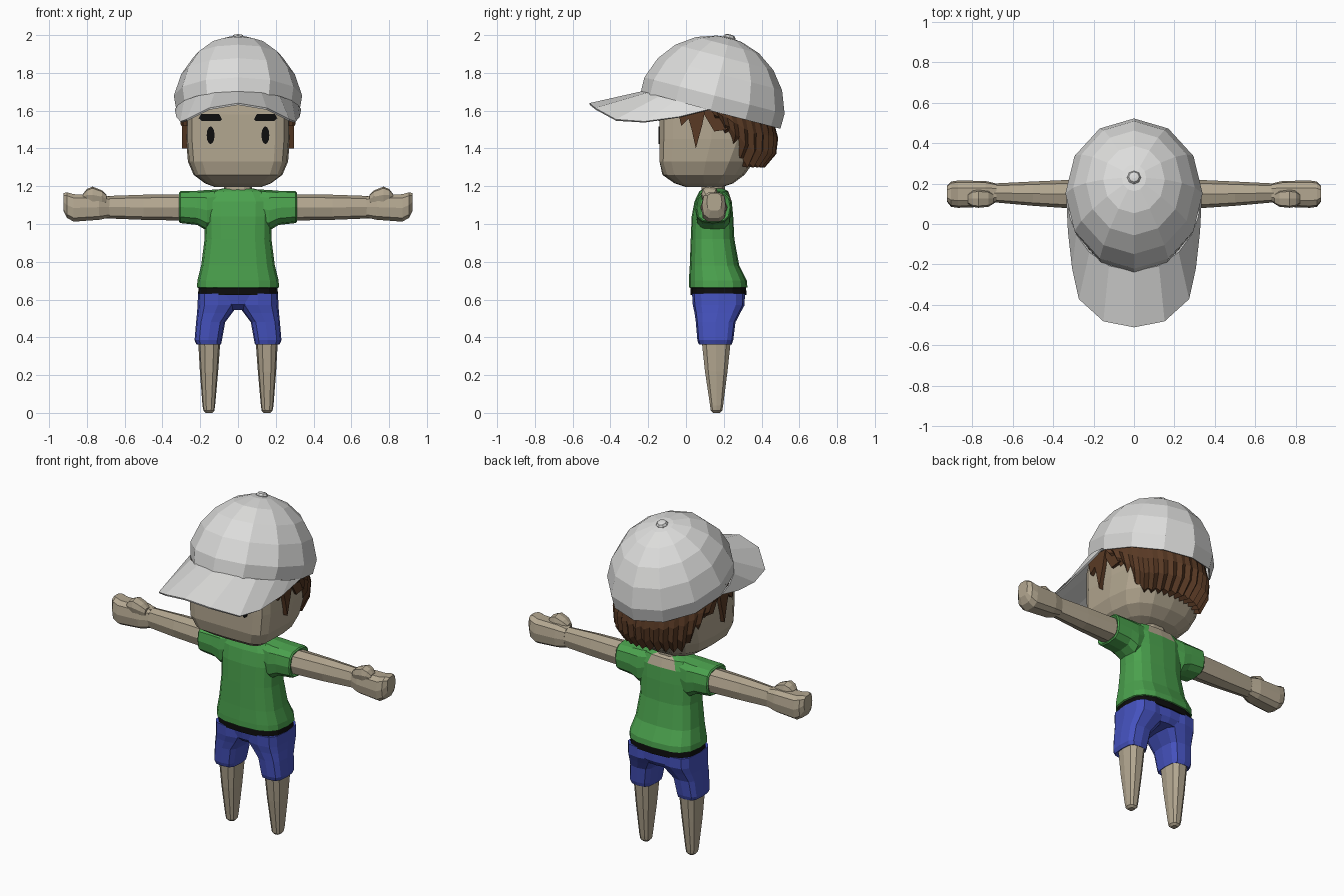
import bpy, bmesh, math
from mathutils import Vector, Matrix

if "Cube" in bpy.data.objects:
    bpy.data.objects.remove(bpy.data.objects["Cube"])


def material(name, rgb):
    m = bpy.data.materials.new(name)
    m.diffuse_color = (*rgb, 1)
    m.use_nodes = True
    m.node_tree.nodes["Principled BSDF"].inputs["Base Color"].default_value = m.diffuse_color
    return m


SKIN = material("skin", (0.45, 0.385, 0.28))
GREEN = material("shirt green", (0.07, 0.36, 0.075))
BLUE = material("shorts blue", (0.06, 0.085, 0.52))
BLACK = material("black", (0.004, 0.004, 0.004))
BROWN = material("hair brown", (0.10, 0.042, 0.018))
WHITE = material("cap white", (0.72, 0.72, 0.71))


def skin(name, rings, mat, mirror=False, closed=True, caps=True, thick=0):
    """Bridge a list of equal-length point rings into one flat-shaded object."""
    bm = bmesh.new()
    rows = [[bm.verts.new(p) for p in r] for r in rings]
    n = len(rows[0])
    for a, b in zip(rows, rows[1:]):
        for i in range(n if closed else n - 1):
            j = (i + 1) % n
            bm.faces.new((a[i], a[j], b[j], b[i]))
    if caps:
        bm.faces.new(rows[0][::-1])
        bm.faces.new(rows[-1])
    bmesh.ops.recalc_face_normals(bm, faces=bm.faces)
    me = bpy.data.meshes.new(name)
    bm.to_mesh(me)
    bm.free()
    me.materials.append(mat)
    ob = bpy.data.objects.new(name, me)
    bpy.context.collection.objects.link(ob)
    if thick:
        s = ob.modifiers.new("thickness", 'SOLIDIFY')
        s.thickness, s.offset = thick, 0
    if mirror:
        m = ob.modifiers.new("mirror", 'MIRROR')
        m.use_clip = False
        m.use_mirror_merge = False
    return ob


def loft(name, axis, rows, mat, n=12, p=0.7, pb=None, **kw):
    """Rounded-box sections: rows of (position, u0, u1, v0, v1) along x or z."""
    rings = []
    for pos, u0, u1, v0, v1 in rows:
        ring = []
        for i in range(n):
            t = 2 * math.pi * i / n
            c, s = math.cos(t), math.sin(t)
            q = pb if pb and s > 0 else p
            c = math.copysign(abs(c) ** q, c) if abs(c) > 1e-6 else 0
            s = math.copysign(abs(s) ** q, s) if abs(s) > 1e-6 else 0
            u = (u0 + u1) / 2 + c * (u1 - u0) / 2
            v = (v0 + v1) / 2 + s * (v1 - v0) / 2
            ring.append((u, v, pos) if axis == 'z' else (pos, u, v))
        rings.append(ring)
    return skin(name, rings, mat, **kw)


def sym(rows):
    """Rows of (z, half width, y0, y1) centred on x = 0."""
    return [(z, -r, r, a, b) for z, r, a, b in rows]


def plate(name, pts, axis, a, b, mat):
    """Mirrored flat plate from a 2D outline, between a and b on the axis."""
    put = (lambda u, v, d: (u, d, v)) if axis == 'y' else (lambda u, v, d: (d, u, v))
    return skin(name, [[put(u, v, d) for u, v in pts] for d in (a, b)], mat, mirror=True)


# Head with a flat face
head = loft("head", 'z', sym([
    (1.195, .12, .0, .19), (1.215, .175, -.06, .25), (1.26, .235, -.125, .31),
    (1.33, .265, -.15, .36), (1.45, .275, -.15, .42), (1.58, .275, -.15, .43),
    (1.72, .25, -.13, .40), (1.84, .15, -.03, .30)]), SKIN, n=16, p=.35, pb=.75)
for v in head.data.vertices:
    v.co.y = max(v.co.y, -.14)
loft("neck", 'z', sym([(1.13, .075, .08, .21), (1.22, .075, .08, .21)]), SKIN, n=10)

# Face details
plate("eye", [(.145 + .021 * math.cos(k * math.pi / 6), 1.47 + .047 * math.sin(k * math.pi / 6))
              for k in range(12)], 'y', -.146, -.138, BLACK)
plate("eyebrow", [(.085, 1.555), (.095, 1.545), (.19, 1.545), (.208, 1.56),
                  (.195, 1.582), (.10, 1.582)], 'y', -.145, -.136, BLACK)

# Hair: ridged shell around the back of the head, swept down and back
COLS = 41
hair = []
for k, (t, rx, ry) in enumerate([(0, .295, .345), (.35, .31, .36), (.7, .305, .35),
                                 (1, .275, .29), (.93, .2, .2)]):
    row = []
    for i in range(COLS):
        a0 = math.radians(-102 + 204 * i / (COLS - 1))
        a = a0 * (1 - .1 * t)
        odd = 1 if i % 2 else -1
        y = .12 + .36 * math.cos(a0)
        top = 1.63 - (y - .13) * .257
        low = 1.31 + max(0, .22 - .36 * math.cos(a0)) * 1.1 + .012 * odd
        f = 1 - .022 * odd * (k in (1, 2, 3))
        row.append((rx * f * math.sin(a), .12 + ry * f * math.cos(a), top + (low - top) * t))
    hair.append(row)
skin("hair_back", hair, BROWN, closed=False, caps=False)
for k, spike in enumerate([[(-.01, 1.64), (.11, 1.64), (.085, 1.52), (.052, 1.40), (.03, 1.5)],
                           [(-.05, 1.63), (.02, 1.63), (.015, 1.56), (-.025, 1.52)],
                           [(.06, 1.64), (.2, 1.63), (.22, 1.5), (.15, 1.49)]]):
    plate("sideburn_%d" % (k + 1), spike, 'x', .255, .296 - .004 * k, BROWN)

# Cap crown, tilted backwards
TILT = Matrix.Translation((0, .13, 1.6)) @ Matrix.Rotation(math.radians(-14.5), 4, 'X')


def crown_ring(rx, ry, h, n=12):
    return [TILT @ Vector((rx * math.sin(2 * math.pi * i / n),
                           -ry * math.cos(2 * math.pi * i / n), h)) for i in range(n)]


crown = [crown_ring(.322, .378, 0)]
for deg in (12, 30, 47, 64, 80):
    c, s = math.cos(math.radians(deg)), math.sin(math.radians(deg))
    crown.append(crown_ring(.343 * c, .388 * c, .395 * s))
crown.append(crown_ring(.004, .004, .396))
skin("cap_crown", crown, WHITE, caps=False, thick=.008)
skin("cap_button", [crown_ring(r, r, h, 8) for r, h in
                    ((.03, .385), (.034, .40), (.026, .412), (.01, .416))], WHITE)

# Cap brim: arched strip from the crown rim to the drooping outer edge
outer = [(0, -.51, 1.635), (.15, -.48, 1.61), (.27, -.37, 1.55),
         (.302, -.22, 1.54), (.322, -.04, 1.565), (.33, .12, 1.605)]
inner = []
for deg in (0, 22, 42, 60, 75, 90):
    a = math.radians(deg)
    inner.append(TILT @ Vector((.325 * math.sin(a), -.375 * math.cos(a), .004)))


def both(pts):
    return [(-x, y, z) for x, y, z in pts[:0:-1]] + [tuple(p) for p in pts]


skin("cap_brim", [both(inner), both(outer)], WHITE, closed=False, caps=False, thick=.01)

# Shirt body, with an open nape at the back of the collar
shirt = loft("shirt", 'z', sym([
    (.66, .205, .03, .31), (.665, .217, .015, .325), (.70, .215, .015, .322),
    (.78, .195, .02, .282), (.92, .177, .025, .256), (1.04, .18, .03, .25),
    (1.12, .185, .045, .242), (1.172, .15, .07, .225), (1.188, .08, .09, .2)]),
    GREEN, n=16)
shirt.data.materials.append(SKIN)
for f in shirt.data.polygons:
    if f.center.z > 1.14 and f.center.y > .18 and abs(f.center.x) < .06:
        f.material_index = 1
loft("sleeve", 'x', [
    (.08, .07, .225, 1.0, 1.184), (.165, .05, .24, .965, 1.18), (.215, .05, .24, .995, 1.176),
    (.305, .05, .24, 1.005, 1.174), (.312, .057, .233, 1.012, 1.167),
    (.30, .075, .215, 1.03, 1.15)], GREEN, mirror=True)

# Arms, fists and thumbs
loft("arm", 'x', [
    (.28, .075, .22, 1.018, 1.156), (.5, .09, .21, 1.022, 1.155),
    (.70, .108, .2, 1.03, 1.148)], SKIN, n=8, p=.8, mirror=True)
loft("hand", 'x', [
    (.68, .108, .2, 1.032, 1.147), (.735, .085, .213, 1.02, 1.158),
    (.87, .08, .215, 1.01, 1.16), (.905, .085, .21, 1.03, 1.17),
    (.925, .11, .19, 1.07, 1.165)], SKIN, n=10, p=.65, mirror=True)
loft("thumb", 'x', [
    (.695, .10, .15, 1.11, 1.155), (.72, .085, .165, 1.11, 1.178),
    (.77, .08, .17, 1.11, 1.198), (.80, .085, .165, 1.12, 1.185),
    (.82, .10, .15, 1.13, 1.16)], SKIN, n=8, p=.65, mirror=True)

# Belt and shorts
loft("belt", 'z', sym([(.625, .212, .025, .32), (.672, .208, .025, .318)]), BLACK, n=16)
loft("shorts_hips", 'z', sym([(.545, .09, .08, .29), (.575, .17, .045, .31),
                              (.635, .205, .033, .312)]), BLUE, n=16)
loft("shorts_leg", 'z', [
    (.632, .0, .212, .032, .312), (.57, .0, .214, .036, .31), (.53, .03, .217, .045, .288),
    (.48, .068, .222, .052, .262), (.385, .085, .23, .06, .25),
    (.362, .09, .22, .068, .242), (.37, .105, .205, .085, .225)], BLUE, p=.6, mirror=True)

# Tapering legs without feet
loft("leg", 'z', [
    (.40, .092, .212, .078, .242), (.22, .105, .202, .098, .222),
    (.04, .121, .188, .126, .198), (.012, .125, .183, .13, .193),
    (0, .137, .17, .143, .18)], SKIN, n=10, p=.75, mirror=True)
